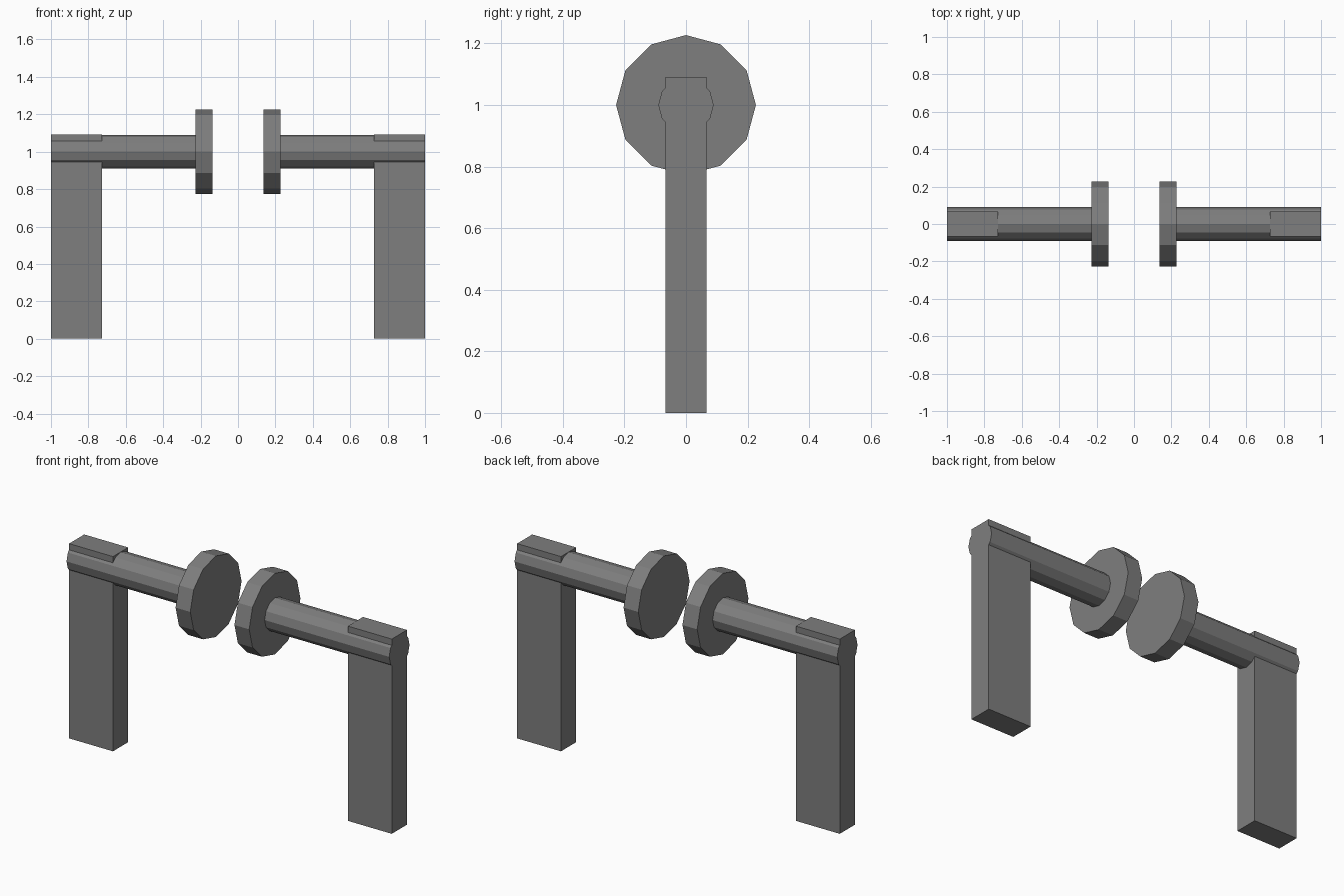
import bpy, bmesh
from math import radians
from mathutils import Matrix, Vector

if "Cube" in bpy.data.objects:
    bpy.data.objects.remove(bpy.data.objects["Cube"])

AXIS_Z = 1.0

dark = bpy.data.materials.new("dark_grey")
dark.diffuse_color = (0.21, 0.21, 0.21, 1)
dark.use_nodes = True
dark.node_tree.nodes["Principled BSDF"].inputs["Base Color"].default_value = dark.diffuse_color


def finish(bm, name):
    bmesh.ops.recalc_face_normals(bm, faces=bm.faces)
    mesh = bpy.data.meshes.new(name)
    bm.to_mesh(mesh)
    bm.free()
    mesh.materials.append(dark)
    bpy.context.collection.objects.link(bpy.data.objects.new(name, mesh))


def box(name, lo, hi):
    lo, hi = Vector(lo), Vector(hi)
    bm = bmesh.new()
    bmesh.ops.create_cube(bm, size=1, matrix=Matrix.Translation((lo + hi) / 2)
                          @ Matrix.Diagonal((*(hi - lo), 1)))
    finish(bm, name)


def cylinder_x(name, x0, x1, radius):
    # 12-sided, with corners at the top, bottom, front and back
    bm = bmesh.new()
    bmesh.ops.create_cone(bm, cap_ends=True, segments=12, radius1=radius,
                          radius2=radius, depth=x1 - x0,
                          matrix=Matrix.Translation(((x0 + x1) / 2, 0, AXIS_Z))
                          @ Matrix.Rotation(radians(90), 4, 'Y'))
    finish(bm, name)


for side, s in (("left", -1), ("right", 1)):
    def span(a, b):
        return sorted((s * a, s * b))

    # upright post
    x0, x1 = span(0.728, 1.0)
    box(f"{side}_post", (x0, -0.067, 0), (x1, 0.067, 1.091))
    # horizontal shaft, flush with the outside of the post
    cylinder_x(f"{side}_shaft", *span(0.227, 1.0), 0.09)
    # buffer disc on the inner end
    cylinder_x(f"{side}_disc", *span(0.137, 0.228), 0.227)
